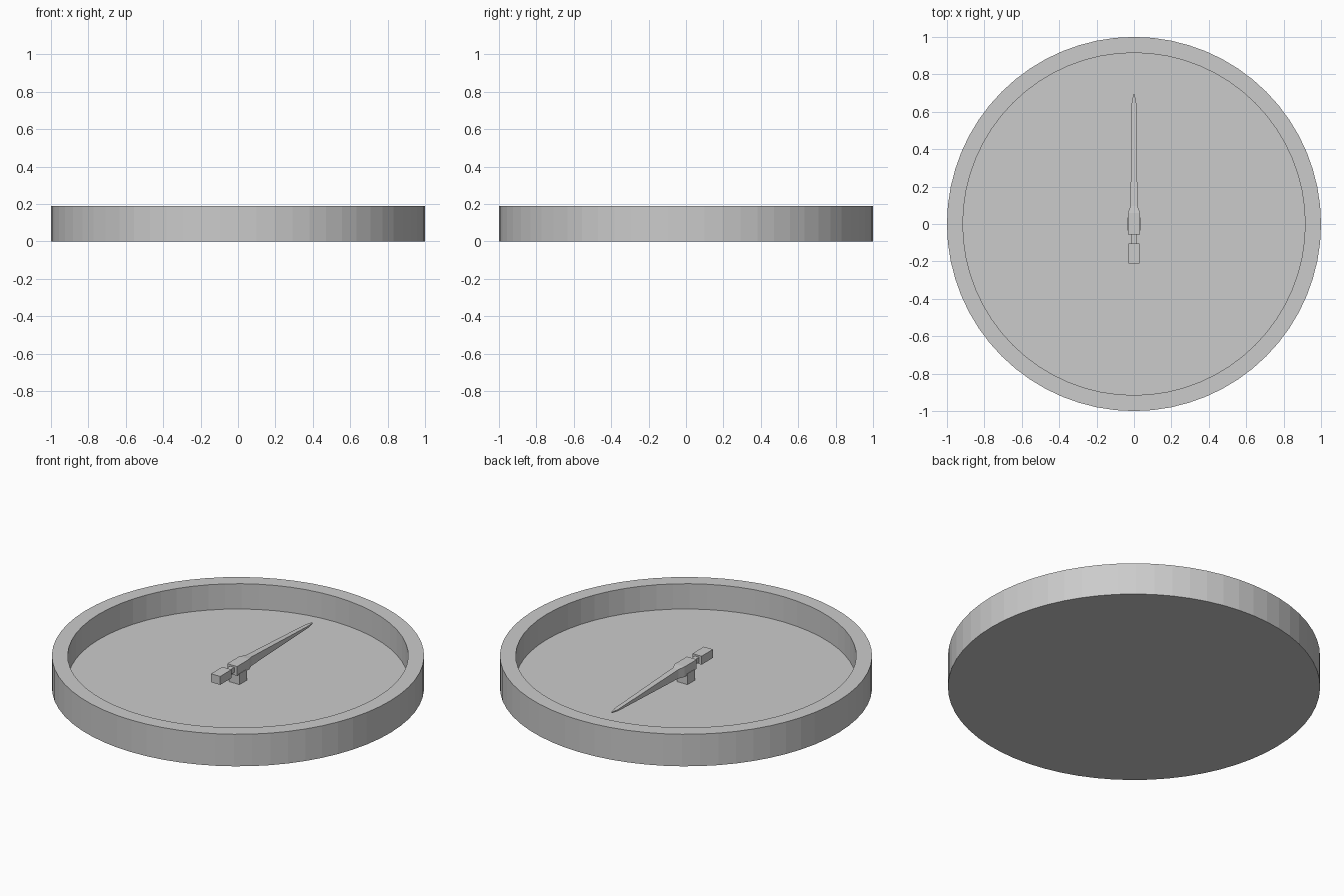
import bpy, bmesh, math

if "Cube" in bpy.data.objects:
    bpy.data.objects.remove(bpy.data.objects["Cube"])

def finish(name, bm):
    bmesh.ops.recalc_face_normals(bm, faces=bm.faces)
    mesh = bpy.data.meshes.new(name)
    bm.to_mesh(mesh)
    bm.free()
    obj = bpy.data.objects.new(name, mesh)
    bpy.context.collection.objects.link(obj)
    return obj

def lathe(name, profile, sides):
    """Spin an (r, z) profile around z; flat caps close both ends."""
    bm = bmesh.new()
    rings = [[bm.verts.new((r * math.cos(2 * math.pi * i / sides),
                            r * math.sin(2 * math.pi * i / sides), z))
              for i in range(sides)] for r, z in profile]
    for a, b in zip(rings, rings[1:]):
        for i in range(sides):
            j = (i + 1) % sides
            bm.faces.new((a[i], a[j], b[j], b[i]))
    bm.faces.new(rings[0])
    bm.faces.new(rings[-1])
    return finish(name, bm)

def loft(name, sections):
    """Join rectangular sections (y, half width, bottom z, top z) along y."""
    bm = bmesh.new()
    rings = [[bm.verts.new(p) for p in
              ((-w, y, lo), (w, y, lo), (w, y, hi), (-w, y, hi))]
             for y, w, lo, hi in sections]
    for a, b in zip(rings, rings[1:]):
        for i in range(4):
            j = (i + 1) % 4
            bm.faces.new((a[i], a[j], b[j], b[i]))
    bm.faces.new(rings[0])
    bm.faces.new(rings[-1])
    return finish(name, bm)

# Shallow round housing with raised rim
lathe("dial_housing", [(1, 0), (1, 0.19), (0.915, 0.19), (0.915, 0.04)], 64)

# Post carrying the needle
loft("pivot_post", [(-0.034, 0.034, 0.04, 0.105), (0.034, 0.034, 0.04, 0.105)])

# Hub flowing into the tapered, pointed needle
loft("needle", [(-0.055, 0.032, 0.10, 0.155),
                (0.06, 0.032, 0.095, 0.155),
                (0.097, 0.019, 0.097, 0.150),
                (0.65, 0.012, 0.114, 0.124),
                (0.695, 0.003, 0.116, 0.121)])

# Thin neck and counterweight on the tail
loft("tail_neck", [(-0.105, 0.014, 0.115, 0.145), (-0.05, 0.014, 0.115, 0.145)])
loft("counterweight", [(-0.21, 0.03, 0.105, 0.155), (-0.103, 0.03, 0.105, 0.155)])
